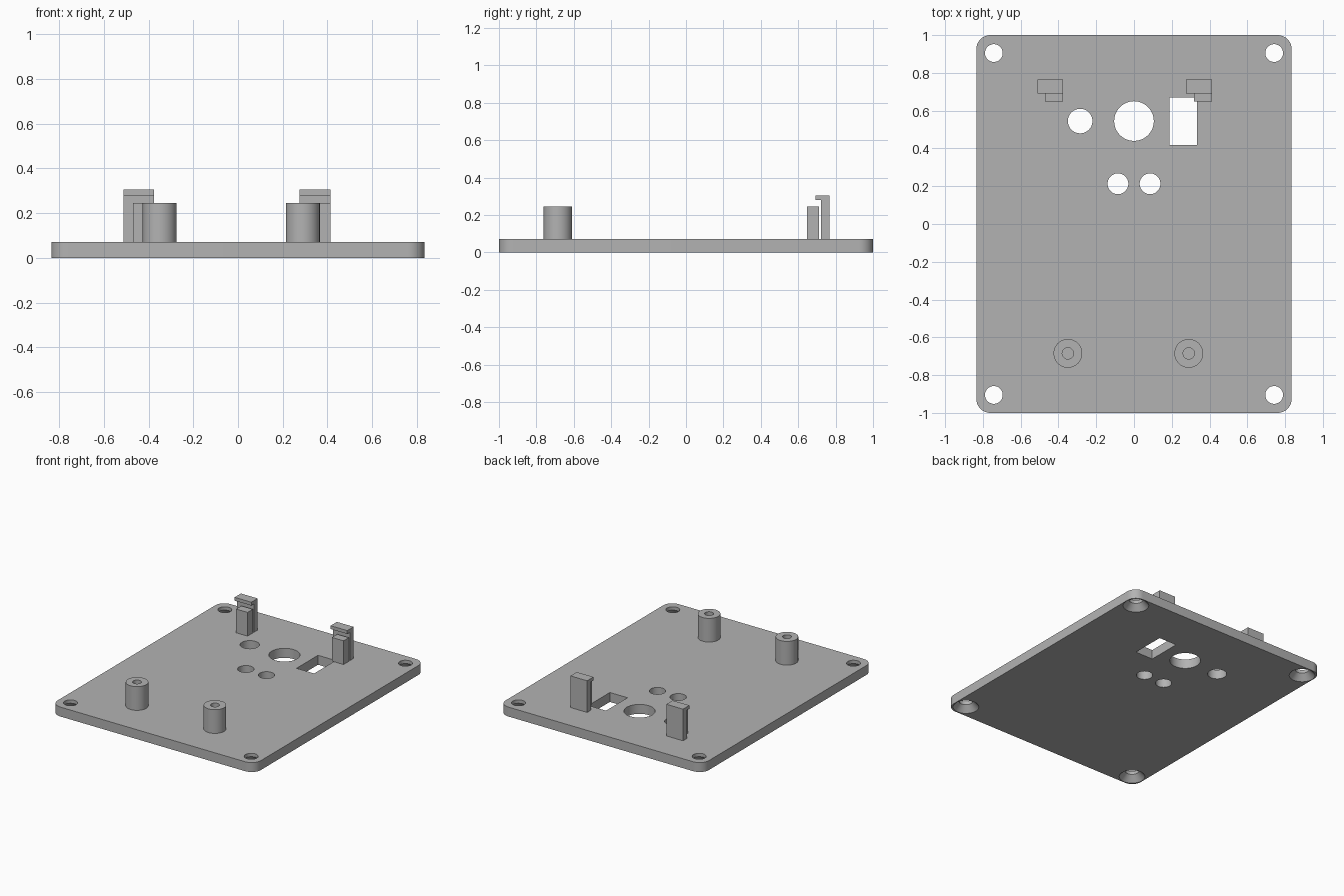
import bpy, bmesh, math
from mathutils import Matrix, Vector

if "Cube" in bpy.data.objects:
    bpy.data.objects.remove(bpy.data.objects["Cube"])

grey = bpy.data.materials.new("plain_grey")
grey.use_nodes = True
grey.diffuse_color = (0.45, 0.45, 0.45, 1)
grey.node_tree.nodes["Principled BSDF"].inputs["Base Color"].default_value = (0.45, 0.45, 0.45, 1)

THICK = 0.07


def make_object(name, bm):
    bmesh.ops.recalc_face_normals(bm, faces=bm.faces)
    mesh = bpy.data.meshes.new(name)
    bm.to_mesh(mesh)
    bm.free()
    mesh.materials.append(grey)
    obj = bpy.data.objects.new(name, mesh)
    bpy.context.collection.objects.link(obj)
    return obj


def add_box(bm, low, high):
    low, high = Vector(low), Vector(high)
    place = Matrix.Translation((low + high) / 2) @ Matrix.Diagonal((high - low).to_4d())
    return bmesh.ops.create_cube(bm, size=1, matrix=place)["verts"]


def lathe(bm, x, y, profile, sides=48):
    """Closed solid of revolution; the profile starts and ends on the axis."""
    verts = [bm.verts.new((x + r, y, z)) for r, z in profile]
    edges = [bm.edges.new(pair) for pair in zip(verts, verts[1:])]
    bmesh.ops.spin(bm, geom=verts + edges, cent=(x, y, 0), axis=(0, 0, 1),
                   angle=2 * math.pi, steps=sides, use_merge=True)
    bmesh.ops.remove_doubles(bm, verts=bm.verts, dist=1e-5)


def smooth(obj):
    bpy.ops.object.select_all(action='DESELECT')
    obj.select_set(True)
    bpy.context.view_layer.objects.active = obj
    bpy.ops.object.shade_smooth_by_angle(angle=math.radians(30))


# Base plate with rounded corners
bm = bmesh.new()
add_box(bm, (-0.835, -1, 0), (0.835, 1, THICK))
upright = [e for e in bm.edges if abs(e.verts[0].co.z - e.verts[1].co.z) > 0.01]
bmesh.ops.bevel(bm, geom=upright, offset=0.075, segments=10, profile=0.5, affect='EDGES')
plate = make_object("base_plate", bm)

# Cutter: countersunk corner holes, round holes and a rectangular window
bm = bmesh.new()
for x in (-0.742, 0.742):
    for y in (-0.905, 0.905):
        lathe(bm, x, y, [(0, -0.05), (0.088, -0.05), (0.088, 0), (0.047, 0.045), (0.047, 0.1), (0, 0.1)])
for x, y, r in ((0, 0.545, 0.105), (-0.285, 0.545, 0.065), (-0.085, 0.213, 0.055), (0.085, 0.213, 0.055)):
    lathe(bm, x, y, [(0, -0.05), (r, -0.05), (r, 0.12), (0, 0.12)])
add_box(bm, (0.188, 0.418, -0.05), (0.333, 0.67, 0.12))
cutter = make_object("hole_cutter", bm)
cutter.hide_render = True

cut = plate.modifiers.new("holes", 'BOOLEAN')
cut.operation = 'DIFFERENCE'
cut.solver = 'EXACT'
cut.object = cutter
bpy.context.view_layer.objects.active = plate
bpy.ops.object.modifier_apply(modifier=cut.name)
bpy.data.objects.remove(cutter)
smooth(plate)

# Screw posts with blind bores
for side, x in (("right", -0.35), ("left", 0.29)):
    bm = bmesh.new()
    lathe(bm, x, -0.685, [(0, THICK), (0.076, THICK), (0.076, 0.246), (0.03, 0.246), (0.03, 0.08), (0, 0.08)])
    smooth(make_object(side + "_screw_post", bm))

# Board clips: a hooked upright with a support block in front
for side, x in (("right", -0.512), ("left", 0.276)):
    bm = bmesh.new()
    hook = [(0.722, THICK), (0.766, THICK), (0.766, 0.305), (0.692, 0.305), (0.692, 0.28), (0.722, 0.28)]
    face = bm.faces.new([bm.verts.new((x, y, z)) for y, z in hook])
    extruded = bmesh.ops.extrude_face_region(bm, geom=[face])["geom"]
    bmesh.ops.translate(bm, vec=(0.137, 0, 0), verts=[v for v in extruded if isinstance(v, bmesh.types.BMVert)])
    make_object(side + "_clip_hook", bm)
    bm = bmesh.new()
    add_box(bm, (x + 0.042, 0.648, THICK), (x + 0.137, 0.71, 0.246))
    make_object(side + "_support_block", bm)
